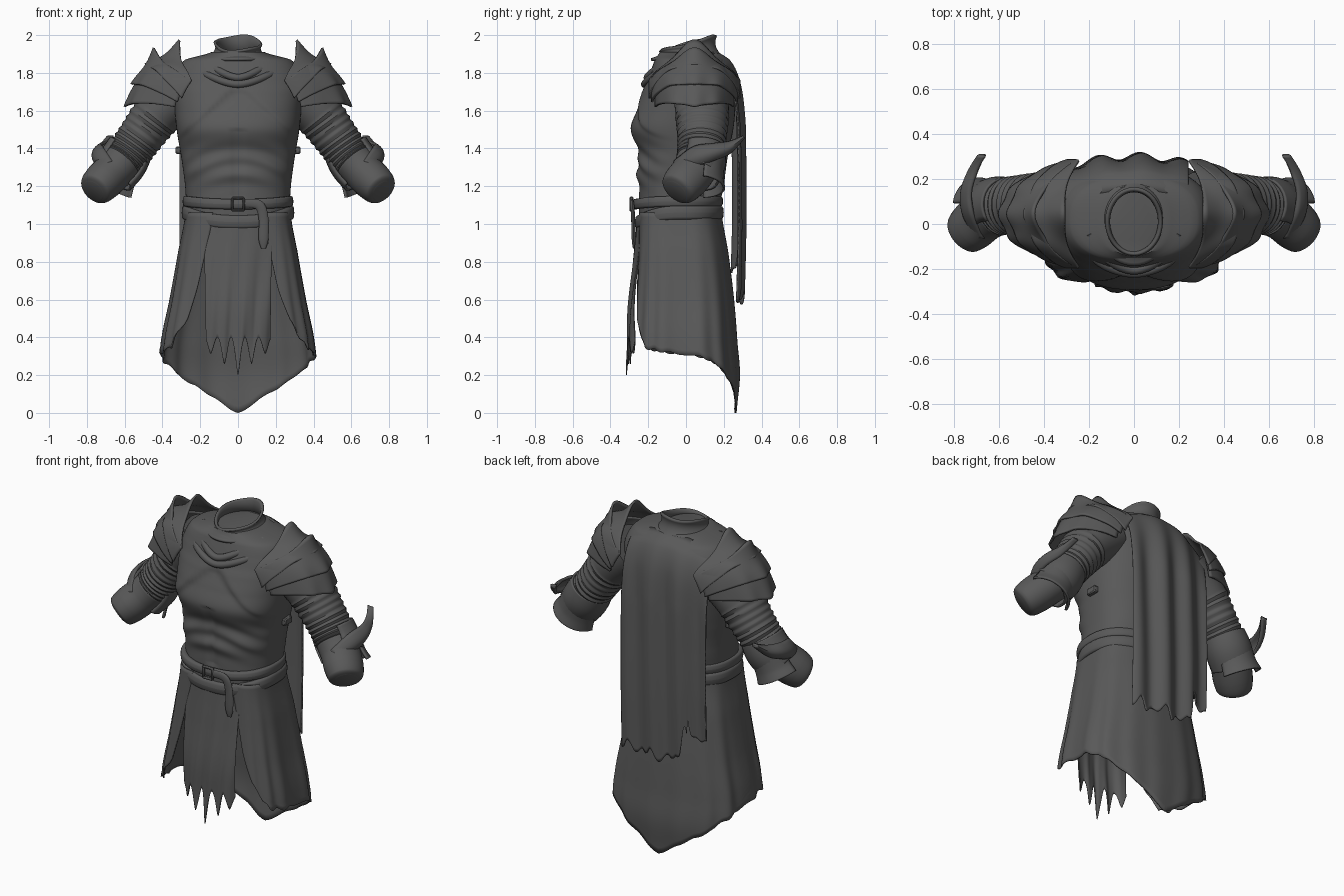
import bpy, bmesh, math
from math import sin, cos, pi, exp, radians
from mathutils import Vector

if "Cube" in bpy.data.objects:
    bpy.data.objects.remove(bpy.data.objects["Cube"])

grey = bpy.data.materials.new("dark_grey")
grey.use_nodes = True
grey.diffuse_color = (0.1, 0.1, 0.1, 1)
grey.node_tree.nodes["Principled BSDF"].inputs["Base Color"].default_value = (0.1, 0.1, 0.1, 1)


def look(table, key):
    """Smoothly interpolate the rows of a table whose first column ascends."""
    key = min(max(key, table[0][0]), table[-1][0])
    i = 0
    while i < len(table) - 2 and key > table[i + 1][0]:
        i += 1
    rows = [table[min(max(i + k, 0), len(table) - 1)] for k in (-1, 0, 1, 2)]
    t = (key - rows[1][0]) / (rows[2][0] - rows[1][0])
    return [b + t / 2 * (c - a + t * (2 * a - 5 * b + 4 * c - d + t * (3 * (b - c) + d - a)))
            for a, b, c, d in list(zip(*rows))[1:]]


def finish(obj, thick=0, mirror=False, angle=40):
    """Give an object its material, thickness, mirrored twin and shading."""
    obj.data.materials.append(grey)
    bpy.ops.object.select_all(action='DESELECT')
    obj.select_set(True)
    bpy.context.view_layer.objects.active = obj
    bpy.ops.object.shade_smooth_by_angle(angle=radians(angle))
    if thick:
        solid = obj.modifiers.new("Thickness", 'SOLIDIFY')
        solid.thickness, solid.offset = thick, 0
    if mirror:
        obj.modifiers.new("Mirror", 'MIRROR')
    return obj


def surface(name, f, nu, nv, closed=False, caps=(), **style):
    """Grid surface from f(u, v); u in 0..1 wraps when closed, caps fill end rows."""
    bm = bmesh.new()
    cols = nu if closed else nu + 1
    rows = [[bm.verts.new(f(i / nu, j / nv)) for i in range(cols)] for j in range(nv + 1)]
    for low, high in zip(rows, rows[1:]):
        for i in range(nu):
            k = (i + 1) % cols
            bm.faces.new((low[i], low[k], high[k], high[i]))
    for c in caps:
        bm.faces.new(rows[c])
    bmesh.ops.recalc_face_normals(bm, faces=bm.faces)
    mesh = bpy.data.meshes.new(name)
    bm.to_mesh(mesh)
    bm.free()
    obj = bpy.data.objects.new(name, mesh)
    bpy.context.collection.objects.link(obj)
    return finish(obj, **style)


def power(s, e):
    return math.copysign(abs(s) ** e, s)


def oval(a, w, front, back, n=2.4):
    """Rounded box outline; angle 0 is the back, half a turn is the front."""
    return w * power(sin(a), 2 / n), (front + back) / 2 + (back - front) / 2 * power(cos(a), 2 / n)


def tube(name, rows, flat=1.0, arc=(0, 2 * pi), ripple=None, nv=40, nu=20, caps=(0, -1), **style):
    """Tube through rows of x, y, z, radius; an arc below a full turn gives a shell."""
    table = [(i, *r) for i, r in enumerate(rows)]
    full = arc[1] - arc[0] > 6

    def f(u, v):
        k = v * (len(rows) - 1)
        x, y, z, r = look(table, k)
        ahead, behind = look(table, k + .05), look(table, k - .05)
        t = (Vector(ahead[:3]) - Vector(behind[:3])).normalized()
        n = Vector((0, 1, 0))
        n = (n - t * n.dot(t)).normalized()
        a = arc[0] + (arc[1] - arc[0]) * u
        r += ripple(v) if ripple else 0
        return Vector((x, y, z)) + r * (n * cos(a) * flat + t.cross(n) * sin(a))
    return surface(name, f, nu, nv, full, caps if full else (), **style)


def box(name, loc, size, **style):
    bpy.ops.mesh.primitive_cube_add(size=1, location=loc)
    obj = bpy.context.object
    obj.name, obj.scale = name, size
    bpy.ops.object.transform_apply(location=True, rotation=False, scale=True)
    bevel = obj.modifiers.new("Bevel", 'BEVEL')
    bevel.width = .006
    return finish(obj, **style)


# Torso: height, half width, front, back
TORSO = [(1.0, .28, -.25, .19), (1.1, .275, -.25, .18), (1.2, .28, -.25, .2), (1.28, .29, -.262, .21),
         (1.38, .305, -.252, .225), (1.5, .325, -.293, .25), (1.6, .335, -.26, .26), (1.72, .345, -.21, .26),
         (1.8, .33, -.19, .25), (1.87, .28, -.165, .21), (1.91, .14, -.14, .17)]


def torso(u, v):
    a, z = 2 * pi * u, 1 + .91 * v
    x, y = oval(a, *look(TORSO, z))
    facing = max(0, -cos(a)) ** .5
    step = min(max((z - 1.72 + .9 * abs(x)) / .03, 0), 1) * min(max((1.8 - z) / .1, 0), 1)
    ribs = exp(-((z - 1.31) / .09) ** 2) * cos((z + 1.5 * x * x) * 60) * .008
    centre = .012 * exp(-(x / .02) ** 2) * (1.15 < z < 1.5)
    return x, y - facing * (step * .018 + ribs - centre), z - .03 * (1 - v) ** 8 * facing


surface("breastplate", torso, 96, 90, True, caps=(-1,))


# Standing collar and cowl folds
def collar(u, v):
    a = 2 * pi * u
    r = .17 - .16 * v + .113 * v * v
    z = 1.87 + v * (.088 + .04 * cos(a) + .006 * sin(3 * a))
    return r * sin(a), .01 + (r + .025) * cos(a), z


surface("collar", collar, 48, 10, True, thick=.014)
for i in range(2):
    d = .035 * i
    tube("cowl_fold", [(s * (x + d), y - d * .4, z - d, .02) for s, x, y, z in
         ((-1, .2, -.04, 1.875), (-1, .12, -.155, 1.82), (1, -d, -.205, 1.775),
          (1, .12, -.155, 1.82), (1, .2, -.04, 1.875))], nu=10)

# Skirt: height, half width, front, back
SKIRT = [(0, .37, -.25, .262), (.2, .405, -.28, .28), (.36, .4, -.28, .268), (.6, .355, -.268, .25),
         (.85, .312, -.252, .22), (1.06, .275, -.245, .185)]
OPENING = [(.36, .36), (.4, .335), (.5, .27), (.65, .215), (.82, .175), (1.06, .13)]
HEM = [(0, .0), (.08, .075), (.17, .145), (.33, .25), (.5, .31), (.75, .35), (1, .37)]


def skirt(u, v):
    s = 2 * u - 1
    w = look(SKIRT, 1.06 - .7 * v)[0]
    gap = look(OPENING, 1.06 - .7 * v)[0] / w
    a = s * (pi - math.asin(min(gap, 1) ** 2))
    z = 1.06 + v * (look(HEM, abs(a) / pi)[0] - 1.06) + .008 * v ** 4 * sin(23 * a) * abs(s)
    fold = 1 + .02 * v * sin(15 * a + .6 * sin(3 * a))
    w, front, back = look(SKIRT, z)
    x, y = oval(a, w, front, back, 3.2 - .9 * cos(a))
    return x * fold, y * (1 + (fold - 1) * .6), z


surface("skirt", skirt, 140, 30, thick=.008)

# Torn front panel
DROP = [(.2, -.31), (.35, -.303), (.55, -.302), (.8, -.278), (1.04, -.258)]


def panel(u, v):
    x = (2 * u - 1) * .175
    tip = .2 + .75 * abs(x)
    hem = tip + (.4 - tip) * abs(sin(pi * x / .075)) ** 1.4
    z = 1.04 + (hem - 1.04) * v
    y = look(DROP, z)[0] + .9 * x * x + .008 * v * sin(55 * x + 4 * v)
    return x * (1.03 - .06 * v), y, z


surface("front_panel", panel, 92, 30, thick=.005)

# Ragged cape, torn into a shorter strip at one side
CAPE = [(0, 1.91, .15), (.05, 1.87, .225), (.15, 1.76, .275), (.3, 1.58, .295),
        (.5, 1.3, .3), (.75, .95, .3), (1, .61, .292)]


def cape(u, v):
    x = -.31 + .55 * u
    z, y = look(CAPE, v)
    tear = .02 * sin(41 * x) + .02 * sin(75 * x) + .26 * exp(-((x + .19) / .02) ** 2) + (.13 if x < -.2 else 0)
    z += tear * max(0, v - .5) * 2 - .9 * x * x * (1 - v)
    y += .016 * min(1, 3 * v) * sin(34 * x + v) - (.65 - .15 * v) * x * x
    return x, y, z


surface("cape", cape, 110, 40, thick=.008)


# Belts, with the lower one sagging at the front
def belt(name, height, w, front, back, tall, sag):
    def f(u, v):
        a, b = 2 * pi * u, 2 * pi * v
        x, y = oval(a, w + .018 * power(cos(b), .6), front - .018 * cos(b), back + .018 * cos(b))
        return x, y, height + tall * power(sin(b), .6) - sag * max(0, -cos(a)) ** 2
    surface(name, f, 72, 14, True)


belt("upper_belt", 1.12, .275, -.268, .178, .028, .015)
belt("lower_belt", 1.06, .28, -.252, .182, .036, .05)
for x in (-.03, .03):
    box("buckle_side", (x, -.288, 1.105), (.014, .022, .075))
for z in (1.072, 1.138):
    box("buckle_bar", (0, -.288, z), (.07, .022, .014))
tube("belt_tail", [(.03, -.286, 1.11, .022), (.11, -.284, 1.1, .026), (.135, -.28, 1.03, .026),
                   (.135, -.277, .92, .026), (.135, -.276, .87, .012)], flat=.4, nu=12)
box("side_clasp", (.315, .02, 1.39), (.03, .07, .04), mirror=True)

# Sleeve with gathered rings, ending in a plain rounded forearm
tube("sleeve", [(.28, .08, 1.71, .14), (.41, .085, 1.6, .132), (.51, .085, 1.47, .12), (.59, .075, 1.36, .113),
                (.66, .04, 1.28, .107), (.72, -.01, 1.22, .104), (.755, -.045, 1.185, .09),
                (.765, -.055, 1.175, .06)], flat=1.08, nv=120, nu=32,
     ripple=lambda v: .004 * sin(v * 180) if .17 < v < .48 else 0, mirror=True)

# Forearm shells
tube("forearm_guard", [(.57, .085, 1.4, .118), (.61, .08, 1.33, .125), (.665, .055, 1.26, .12)],
     arc=(-2.2, 2.2), nv=12, thick=.012, mirror=True)
tube("wrist_flare", [(.63, .085, 1.32, .11), (.66, .075, 1.25, .118), (.685, .07, 1.2, .132)],
     arc=(-1.4, 1.4), nv=12, thick=.012, mirror=True)

# Hooked elbow blade
BLADE = [(0, .7, -.06, 1.31, .02), (1, .755, .04, 1.355, .05), (2, .765, .14, 1.38, .042),
         (3, .735, .23, 1.405, .028), (4, .69, .305, 1.46, .002)]


def blade(u, v):
    x, y, z, h = look(BLADE, 4 * v)
    s = 2 * u - 1
    return x - .03 * s * s - .25 * h * s, y, z + h * s


surface("elbow_blade", blade, 8, 24, thick=.016, mirror=True)


# Layered shoulder plates with raised fins and pointed lower edges,
# their ends swept in towards the chest and back
def lame(name, start, end, radius, fin, flare, depth):
    def f(u, v):
        s = 2 * u - 1
        phi = radians(start + (end - start) * v + 12 * v * (1 - abs(s)) - 25 * s * s * (1 - v))
        a = s * radians(76)
        r = radius + fin * exp(-(s / .3) ** 2) * (1 - v) ** 4 + flare * v ** 3
        r += .008 * cos(s * 14) * v * v
        return (.355 + r * sin(phi) * cos(a) - .08 * s * s, .045 + depth * sin(a),
                1.655 + r * cos(phi) * cos(a) + (.06 - .1 * v) * s * s)
    surface(name, f, 48, 16, thick=.012, mirror=True)


lame("shoulder_plate_top", -8, 24, .222, .1, .004, .245)
lame("shoulder_plate_middle", 18, 56, .212, .08, .006, .232)
lame("shoulder_plate_low", 46, 86, .202, 0, .038, .212)
